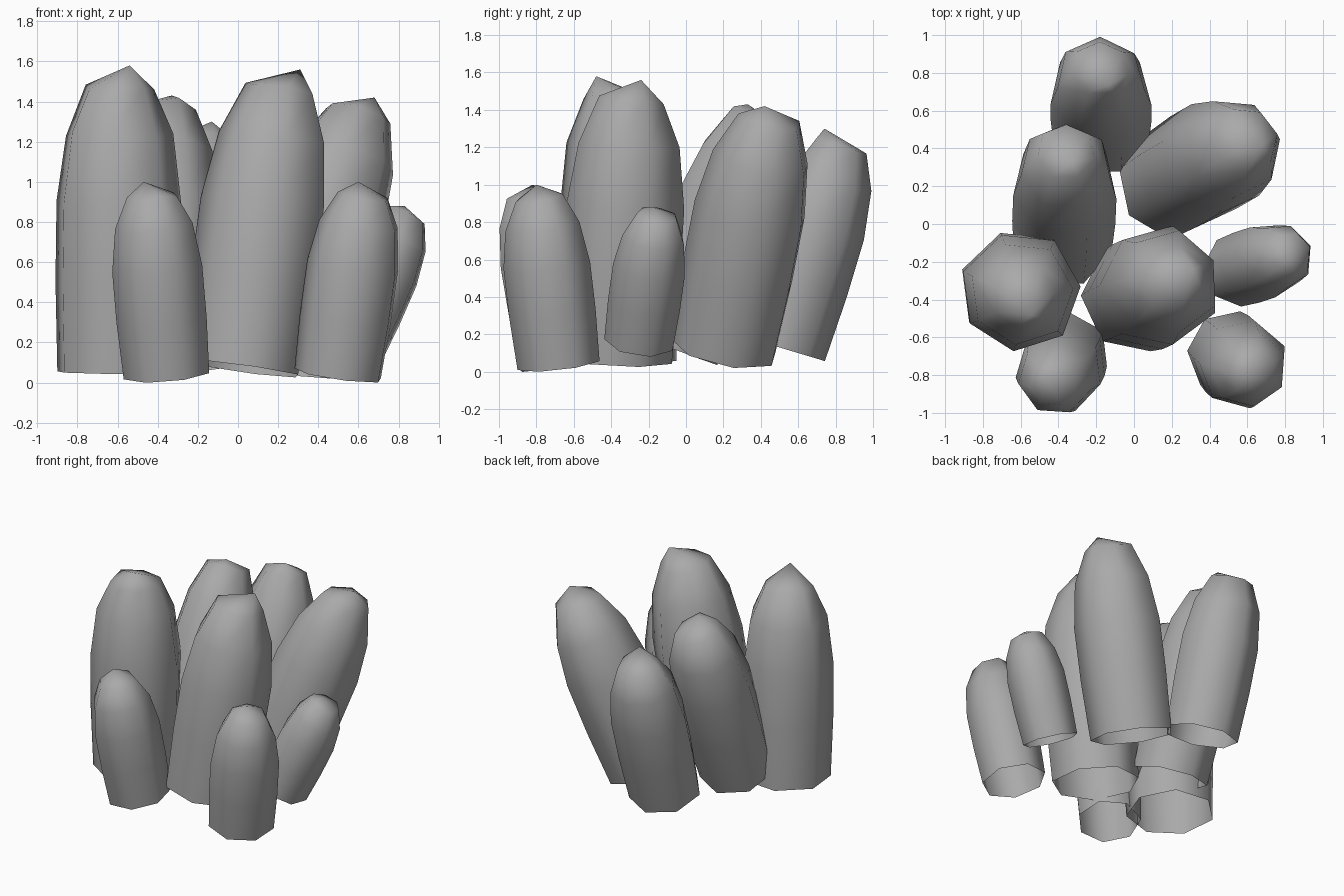
import bpy, bmesh, random
from math import cos, sin, pi, radians
from mathutils import Vector

if "Cube" in bpy.data.objects:
    bpy.data.objects.remove(bpy.data.objects["Cube"])

random.seed(4)
SIDES = 7
# (fraction of height, fraction of radius) from open base to blunt top
PROFILE = [(0, .95), (.3, 1.0), (.57, 1.0), (.79, .86), (.95, .55)]

stone = bpy.data.materials.new("dark_stone")
stone.diffuse_color = (.4, .4, .4, 1)
stone.use_nodes = True
stone.node_tree.nodes["Principled BSDF"].inputs["Base Color"].default_value = stone.diffuse_color


def crystal(name, base, top, apex, radius, spin):
    base, top = Vector(base), Vector(top)
    axis = top - base
    turn = Vector((0, 0, 1)).rotation_difference(axis.normalized())
    bm = bmesh.new()
    # slightly uneven sides shared by all rings
    uneven = [random.uniform(1.0, 1.06) for _ in range(SIDES)]
    rings = []
    for t, f in PROFILE:
        ring = []
        for i in range(SIDES):
            a = spin + 2 * pi * i / SIDES
            r = radius * f * uneven[i]
            h = t + (random.uniform(-.01, .01) if t > .5 else 0)
            ring.append(bm.verts.new(base + axis * h + turn @ Vector((r * cos(a), r * sin(a), 0))))
        rings.append(ring)
    for lo, hi in zip(rings, rings[1:]):
        for i in range(SIDES):
            j = (i + 1) % SIDES
            bm.faces.new((lo[i], lo[j], hi[j], hi[i]))
    # off-centre blunt point
    tip = bm.verts.new(apex)
    for i in range(SIDES):
        bm.faces.new((rings[-1][i], rings[-1][(i + 1) % SIDES], tip))
    me = bpy.data.meshes.new(name)
    bm.to_mesh(me)
    bm.free()
    me.materials.append(stone)
    ob = bpy.data.objects.new(name, me)
    bpy.context.collection.objects.link(ob)
    bpy.ops.object.select_all(action='DESELECT')
    ob.select_set(True)
    bpy.context.view_layer.objects.active = ob
    bpy.ops.object.shade_smooth_by_angle(angle=radians(60))


# cluster of leaning crystals: name, base centre, axis top, apex, radius, spin
crystal("back_crystal", (-.18, .50, .13), (-.18, .84, 1.26), (-.13, .74, 1.30), .265, .67)
crystal("inner_left_crystal", (-.38, -.08, .13), (-.36, .41, 1.42), (-.33, .33, 1.43), .275, .65)
crystal("back_right_crystal", (.19, .21, .12), (.62, .46, 1.40), (.68, .42, 1.42), .30, .19)
crystal("tall_left_crystal", (-.61, -.34, .05), (-.59, -.38, 1.55), (-.54, -.48, 1.58), .31, .1)
crystal("tall_centre_crystal", (.02, -.38, .07), (.22, -.29, 1.53), (.31, -.24, 1.56), .31, .45)
crystal("small_front_left_crystal", (-.35, -.69, .04), (-.43, -.85, .98), (-.47, -.82, 1.0), .225, .6)
crystal("small_front_right_crystal", (.50, -.68, .04), (.63, -.79, .98), (.60, -.80, 1.0), .23, .4)
crystal("small_right_crystal", (.54, -.25, .16), (.85, -.15, .87), (.83, -.18, .88), .195, .35)
